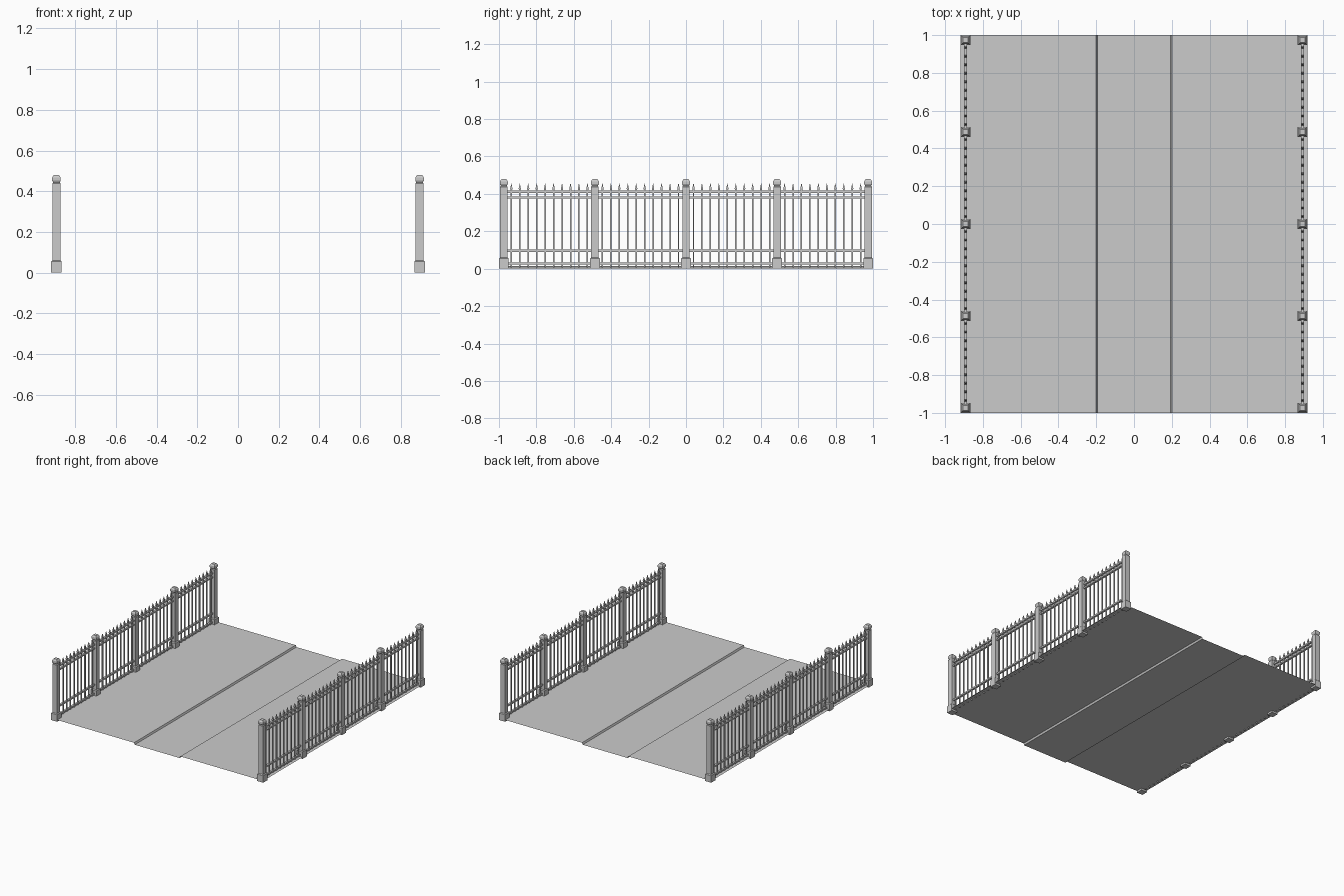
import bpy, bmesh, math
from mathutils import Matrix, Vector

if "Cube" in bpy.data.objects:
    bpy.data.objects.remove(bpy.data.objects["Cube"])

grey = bpy.data.materials.new("plain grey")
grey.diffuse_color = (0.6, 0.6, 0.6, 1)
grey.use_nodes = True
grey.node_tree.nodes["Principled BSDF"].inputs["Base Color"].default_value = grey.diffuse_color


def finish(bm, name):
    me = bpy.data.meshes.new(name)
    bm.to_mesh(me)
    bm.free()
    me.materials.append(grey)
    ob = bpy.data.objects.new(name, me)
    bpy.context.collection.objects.link(ob)
    return ob


def box(bm, lo, hi):
    lo, hi = Vector(lo), Vector(hi)
    m = Matrix.Translation((lo + hi) / 2) @ Matrix.Diagonal((*(hi - lo), 1))
    bmesh.ops.create_cube(bm, size=1, matrix=m)


def square_stack(bm, x, y, profile):
    """Stack of square sections: profile is a list of (half width, z)."""
    rings = [[bm.verts.new((x + sx * w, y + sy * w, z))
              for sx, sy in ((-1, -1), (1, -1), (1, 1), (-1, 1))]
             for w, z in profile]
    for a, b in zip(rings, rings[1:]):
        for i in range(4):
            j = (i + 1) % 4
            bm.faces.new((a[i], a[j], b[j], b[i]))
    bm.faces.new(rings[0][::-1])
    bm.faces.new(rings[-1])


# Ground sheet: two pavements with a slightly sunken lane between
KERB = 0.014
bm = bmesh.new()
section = [(-0.918, KERB), (-0.2, KERB), (-0.194, 0), (0.194, 0), (0.2, KERB), (0.918, KERB)]
front = [bm.verts.new((x, -1, z)) for x, z in section]
back = [bm.verts.new((x, 1, z)) for x, z in section]
for i in range(len(section) - 1):
    bm.faces.new((front[i], front[i + 1], back[i + 1], back[i]))
finish(bm, "ground")

POSTS = [-0.974, -0.487, 0, 0.487, 0.974]
POST = [(0.026, 0), (0.026, 0.054), (0.02, 0.06), (0.02, 0.438), (0.016, 0.443),
        (0.021, 0.452), (0.021, 0.467), (0.013, 0.479)]
PICKET = [(0.004, 0.006), (0.004, 0.418), (0.006, 0.428), (0.0008, 0.455)]
RAILS = [(0.022, 0.034), (0.09, 0.102), (0.375, 0.386), (0.405, 0.417)]

for side, label in ((-1, "left"), (1, "right")):
    x = side * 0.892
    # Square posts with plinth and bevelled cap
    bm = bmesh.new()
    for y in POSTS:
        square_stack(bm, x, y, POST)
    finish(bm, label + "_fence_posts")
    # Pointed pickets between posts
    bm = bmesh.new()
    for a, b in zip(POSTS, POSTS[1:]):
        for i in range(10):
            square_stack(bm, x, (a + b) / 2 + (i - 4.5) * 0.0452, PICKET)
    finish(bm, label + "_fence_pickets")
    # Horizontal rails
    bm = bmesh.new()
    for a, b in zip(POSTS, POSTS[1:]):
        for z0, z1 in RAILS:
            box(bm, (x - 0.008, a + 0.018, z0), (x + 0.008, b - 0.018, z1))
    finish(bm, label + "_fence_rails")
